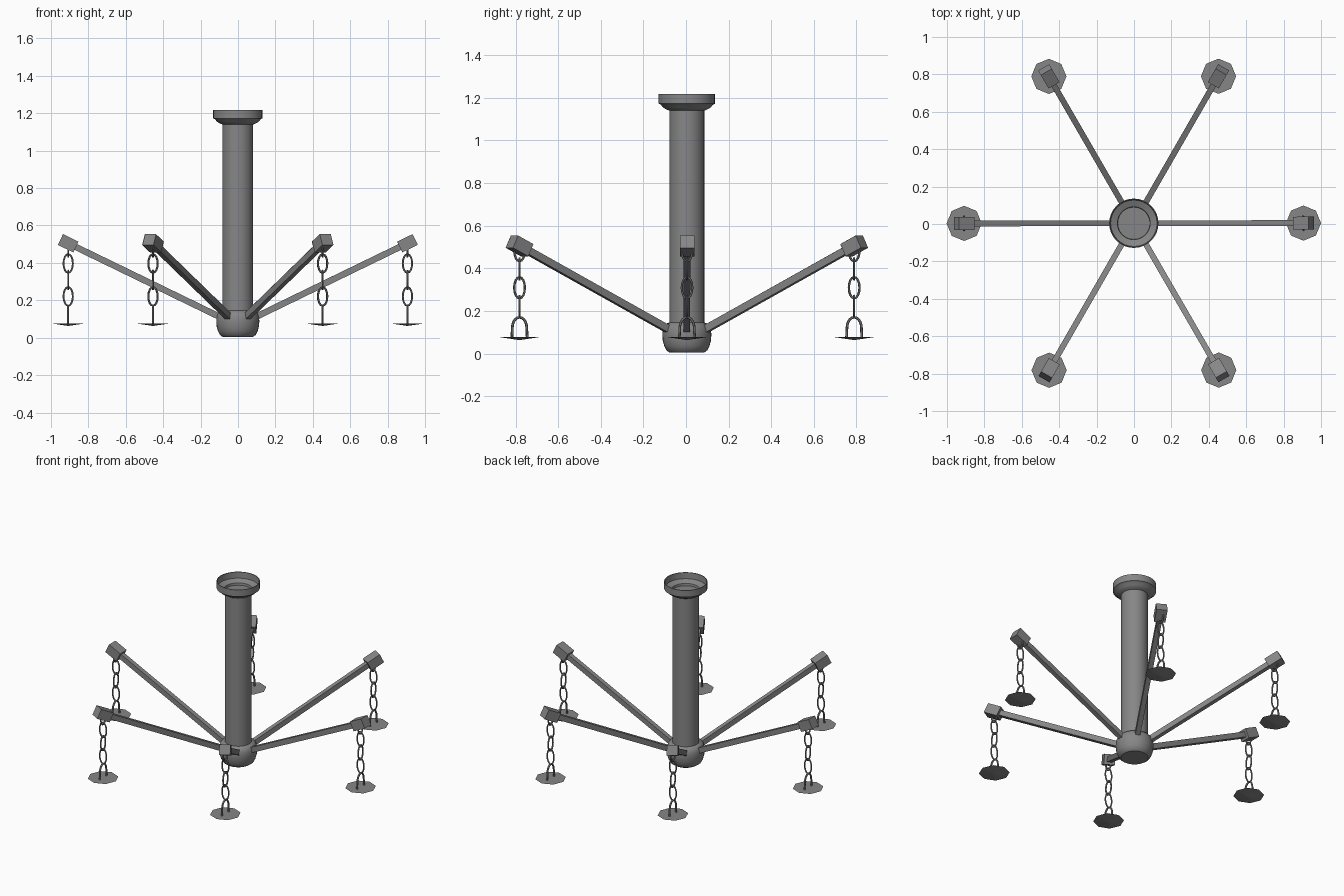
import bpy, bmesh, math
from mathutils import Matrix, Vector

if "Cube" in bpy.data.objects:
    bpy.data.objects.remove(bpy.data.objects["Cube"])

CX, CY = -0.001, 0.004          # slight centring offset
ARMS, TWIST = 6, math.radians(0.05)
REACH, TIP_Z = 0.907, 0.505
SLOPE = math.atan(0.4856)

# dark iron
IRON = bpy.data.materials.new("dark_iron")
IRON.diffuse_color = (0.24, 0.24, 0.24, 1)
IRON.use_nodes = True
IRON.node_tree.nodes["Principled BSDF"].inputs["Base Color"].default_value = IRON.diffuse_color


def finish(name, bm, smooth=False):
    bmesh.ops.recalc_face_normals(bm, faces=bm.faces)
    me = bpy.data.meshes.new(name)
    bm.to_mesh(me)
    bm.free()
    me.materials.append(IRON)
    ob = bpy.data.objects.new(name, me)
    bpy.context.collection.objects.link(ob)
    if smooth:
        bpy.ops.object.select_all(action='DESELECT')
        ob.select_set(True)
        bpy.context.view_layer.objects.active = ob
        bpy.ops.object.shade_smooth_by_angle(angle=math.radians(35))
    return ob


def lathe(name, profile, segs=32):
    """Revolve (radius, z) points round z; a zero radius closes the end."""
    bm = bmesh.new()
    vs = [bm.verts.new((r, 0, z)) for r, z in profile]
    es = [bm.edges.new(p) for p in zip(vs, vs[1:])]
    bmesh.ops.spin(bm, geom=vs + es, axis=(0, 0, 1), cent=(0, 0, 0),
                   steps=segs, angle=math.tau)
    bmesh.ops.remove_doubles(bm, verts=bm.verts, dist=1e-5)
    ob = finish(name, bm, True)
    ob.location = (CX, CY, 0)
    return ob


def box(name, size, matrix):
    bm = bmesh.new()
    bmesh.ops.create_cube(bm, size=1, matrix=matrix @ Matrix.Diagonal((*size, 1)))
    return finish(name, bm)


def sweep(bm, path, radius, side, closed, sides=6):
    """Round wire along a planar path; side is the plane's normal."""
    n, rings = len(path), []
    for i, p in enumerate(path):
        a = path[(i - 1) % n] if closed or i else p
        b = path[(i + 1) % n] if closed or i < n - 1 else p
        out = (b - a).normalized().cross(side)
        rings.append([bm.verts.new(p + radius * (math.cos(t) * out + math.sin(t) * side))
                      for t in (math.tau * k / sides for k in range(sides))])
    for i in range(n if closed else n - 1):
        r, q = rings[i], rings[(i + 1) % n]
        for k in range(sides):
            m = (k + 1) % sides
            bm.faces.new((r[k], r[m], q[m], q[k]))


# central column, hollow ceiling cup and rounded bottom hub
lathe("column", [(0, 0.08), (0.082, 0.08), (0.082, 1.15), (0, 1.15)])
lathe("ceiling_cup", [(0.082, 1.14), (0.095, 1.145), (0.112, 1.155), (0.122, 1.168),
                      (0.132, 1.173), (0.132, 1.218), (0.127, 1.218), (0.124, 1.178),
                      (0.088, 1.163), (0.086, 1.147), (0, 1.147)])
lathe("hub", [(0, 0.005), (0.082, 0.005), (0.096, 0.015), (0.106, 0.035), (0.113, 0.06),
              (0.115, 0.085), (0.114, 0.11), (0.108, 0.128), (0.098, 0.14), (0.082, 0.146)])

X, Y = Vector((1, 0, 0)), Vector((0, 1, 0))
for i in range(ARMS):
    ang = TWIST + i * math.tau / ARMS
    tip = Vector((CX + REACH * math.cos(ang), CY + REACH * math.sin(ang), TIP_Z))
    frame = (Matrix.Translation(tip) @ Matrix.Rotation(ang, 4, 'Z')
             @ Matrix.Rotation(-SLOPE, 4, 'Y'))

    # sloping arm and end block
    length = (REACH - 0.05) / math.cos(SLOPE)
    box(f"arm_{i}", (length, 0.031, 0.034), frame @ Matrix.Translation((-length / 2, 0, 0)))
    box(f"end_block_{i}", (0.092, 0.068, 0.064), frame)

    # chain of alternating oval links, all hung the same way round
    bm = bmesh.new()
    for k, z in enumerate((0.483, 0.397, 0.309, 0.221)):
        wide, side = (Y, X) if k % 2 == 0 else (X, Y)
        c = Vector((tip.x, tip.y, z))
        path = [c + wide * 0.025 * math.cos(t) + Vector((0, 0, 0.05 * math.sin(t)))
                for t in (math.tau * j / 16 for j in range(16))]
        sweep(bm, path, 0.005, side, True)
    finish(f"chain_{i}", bm, True)

    # arched handle on the plate
    bm = bmesh.new()
    c = Vector((tip.x, tip.y, 0.12))
    path = [c + Y * 0.036 + Vector((0, 0, -0.05))]
    path += [c + Y * 0.034 * math.cos(t) + Vector((0, 0, 0.05 * math.sin(t)))
             for t in (math.pi * j / 10 for j in range(11))]
    path += [c - Y * 0.036 + Vector((0, 0, -0.05))]
    sweep(bm, path, 0.006, X, False)
    finish(f"plate_handle_{i}", bm, True)

    # shallow eight-sided plate, dipping to its middle
    bm = bmesh.new()
    bmesh.ops.create_cone(bm, cap_ends=True, segments=8, radius1=0.0, radius2=0.094,
                          depth=0.014,
                          matrix=Matrix.Translation((tip.x, tip.y, 0.070)))
    bmesh.ops.remove_doubles(bm, verts=bm.verts, dist=1e-5)
    finish(f"plate_{i}", bm)
